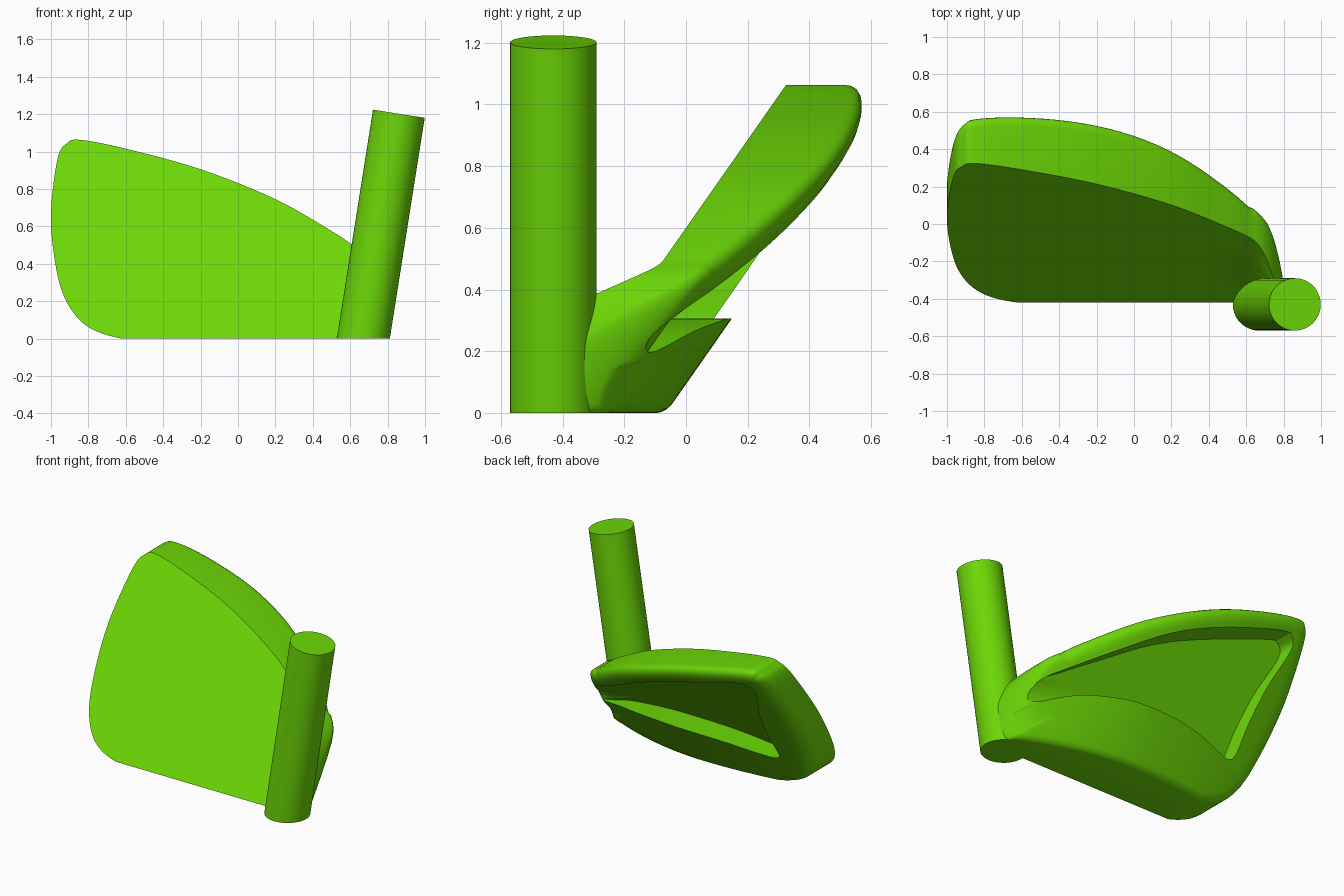
import bpy, bmesh, math
from mathutils import Vector

cube = bpy.data.objects.get("Cube")
if cube:
    bpy.data.objects.remove(cube)

green = bpy.data.materials.new("bright_green")
green.use_nodes = True
colour = (0.15, 0.68, 0.002, 1)
green.diffuse_color = colour
green.node_tree.nodes["Principled BSDF"].inputs["Base Color"].default_value = colour


def make_object(name, bm):
    bmesh.ops.recalc_face_normals(bm, faces=bm.faces[:])
    mesh = bpy.data.meshes.new(name)
    bm.to_mesh(mesh)
    bm.free()
    mesh.materials.append(green)
    obj = bpy.data.objects.new(name, mesh)
    bpy.context.collection.objects.link(obj)
    bpy.ops.object.select_all(action='DESELECT')
    obj.select_set(True)
    bpy.context.view_layer.objects.active = obj
    bpy.ops.object.shade_smooth_by_angle(angle=math.radians(32))


def spline(points, steps):
    """Closed smooth curve through the points."""
    p = [Vector(q) for q in points]
    n, out = len(p), []
    for i in range(n):
        a, b, c, d = p[i - 1], p[i], p[(i + 1) % n], p[(i + 2) % n]
        for k in range(steps):
            t = k / steps
            v = 0.5 * (2 * b + (c - a) * t + (2 * a - 5 * b + 4 * c - d) * t ** 2
                       + (3 * b - a - 3 * c + d) * t ** 3)
            out.append(Vector((v.x, max(v.y, 0))))
    return out


def bridge(bm, rings):
    for r, s in zip(rings, rings[1:]):
        for i in range(len(r)):
            bm.faces.new((r[i - 1], r[i], s[i], s[i - 1]))


# Blade surfaces: a lofted flat face, a bowed back and a recessed floor
def loft(z):
    return -0.42 + 0.7 * z


def front_y(x, z):
    dip = 9 * max(0, x - 0.62) ** 2
    return max(-0.43, loft(z) - dip)


def back_y(x, z):
    bow = 0.29 if x > -0.1 else 0.14
    heel = 14 * max(0, x - 0.7) ** 2
    y = loft(z) + 0.355 - bow * (x + 0.1) ** 2 - heel
    return max(y, front_y(x, z) + 0.02)


def floor_y(x, z):
    return min(loft(z) + 0.157, back_y(x, z) - 0.003)


def edge_radius(x, z):
    return (0.03 + 0.055 * min(1, z / 0.3)) * (0.75 if x > 0.65 else 1)


# Blade outline and rear cavity outline, seen from the front
outline = spline([(0.74, 0), (0.6, 0), (0.3, 0), (0, 0), (-0.3, 0), (-0.5, 0), (-0.62, 0),
                  (-0.77, 0.045), (-0.87, 0.125), (-0.94, 0.25), (-0.98, 0.42),
                  (-1, 0.62), (-0.99, 0.8), (-0.96, 0.98), (-0.92, 1.04),
                  (-0.85, 1.063), (-0.6, 1.015), (-0.2, 0.905), (0.2, 0.745),
                  (0.5, 0.575), (0.62, 0.495), (0.7, 0.44), (0.76, 0.36),
                  (0.8, 0.24), (0.79, 0.1)], 6)
cavity = spline([(0.71, 0.195), (0.47, 0.265), (0.2, 0.3), (0, 0.306),
                 (-0.34, 0.292), (-0.6, 0.25), (-0.7, 0.24), (-0.745, 0.28),
                 (-0.75, 0.45), (-0.78, 0.65), (-0.83, 0.8), (-0.85, 0.89),
                 (-0.81, 0.935), (-0.72, 0.935), (-0.25, 0.8), (0.05, 0.685),
                 (0.335, 0.53), (0.6, 0.38), (0.72, 0.305)], 4)
centre = Vector((0.1, 0.43))


def ray_hit(polygon, angle):
    """Point where a ray from the centre crosses a polygon."""
    u = Vector((math.cos(angle), math.sin(angle)))
    for i, point in enumerate(polygon):
        p, q = polygon[i - 1] - centre, point - centre
        a, b = u.x * p.y - u.y * p.x, u.x * q.y - u.y * q.x
        if abs(a - b) > 1e-9 and min(a, b) <= 1e-6 and max(a, b) >= -1e-6:
            hit = p.lerp(q, a / (a - b))
            if hit.dot(u) > 0:
                return centre + hit


# Sample both outlines along the same rays so that their rings match
angles = []
for a in sorted(math.atan2(p.y - centre.y, p.x - centre.x) for p in outline + cavity):
    if not angles or a - angles[-1] > 0.003:
        angles.append(a)
rim = [ray_hit(outline, a) for a in angles]
pocket = [ray_hit(cavity, a) for a in angles]
count = len(rim)


def inward(i):
    d = rim[(i + 2) % count] - rim[i - 2]
    return Vector((-d.y, d.x)).normalized()


# Blade: face rings, rounded rear edge, rear border, cavity wall and floor
bm = bmesh.new()


def ring_on(points, surface):
    return [bm.verts.new((p.x, surface(p.x, p.y), p.y)) for p in points]


rings = [ring_on([centre.lerp(p, s) for p in rim], front_y)
         for s in (0.2, 0.5, 0.75, 0.85, 0.93, 1)]
for k in range(7):
    angle = math.pi / 2 * k / 6
    inner, ring = [], []
    for i, p in enumerate(rim):
        r = edge_radius(p.x, p.y)
        q = p + inward(i) * r * (1 - math.cos(angle))
        y = back_y(q.x, q.y) - r * (1 - math.sin(angle))
        ring.append(bm.verts.new((q.x, max(y, front_y(q.x, q.y) + 0.01), q.y)))
        inner.append(q)
    rings.append(ring)
for k in range(1, 5):
    rings.append(ring_on([p.lerp(q, k / 4) for p, q in zip(inner, pocket)], back_y))
for s in (1, 0.8, 0.4):
    rings.append(ring_on([centre.lerp(p, s) for p in pocket], floor_y))
bridge(bm, rings)
for ring, surface in ((rings[0], front_y), (rings[-1], floor_y)):
    hub = ring_on([centre], surface)[0]
    for i in range(count):
        bm.faces.new((ring[i - 1], ring[i], hub))
make_object("blade", bm)

# Hosel: a leaning tube, square at the top and level with the sole below
bm = bmesh.new()
axis = Vector((0.158, 0, 1)).normalized()
across = Vector((axis.z, 0, -axis.x))
top, bottom = [], []
for i in range(64):
    a = 2 * math.pi * i / 64
    p = Vector((0.86, -0.43, 1.202)) + 0.14 * (across * math.cos(a) + Vector((0, math.sin(a), 0)))
    top.append(bm.verts.new(p))
    bottom.append(bm.verts.new(p - axis * (p.z / axis.z)))
bridge(bm, [bottom, top])
bm.faces.new(bottom)
bm.faces.new(top)
make_object("hosel", bm)
